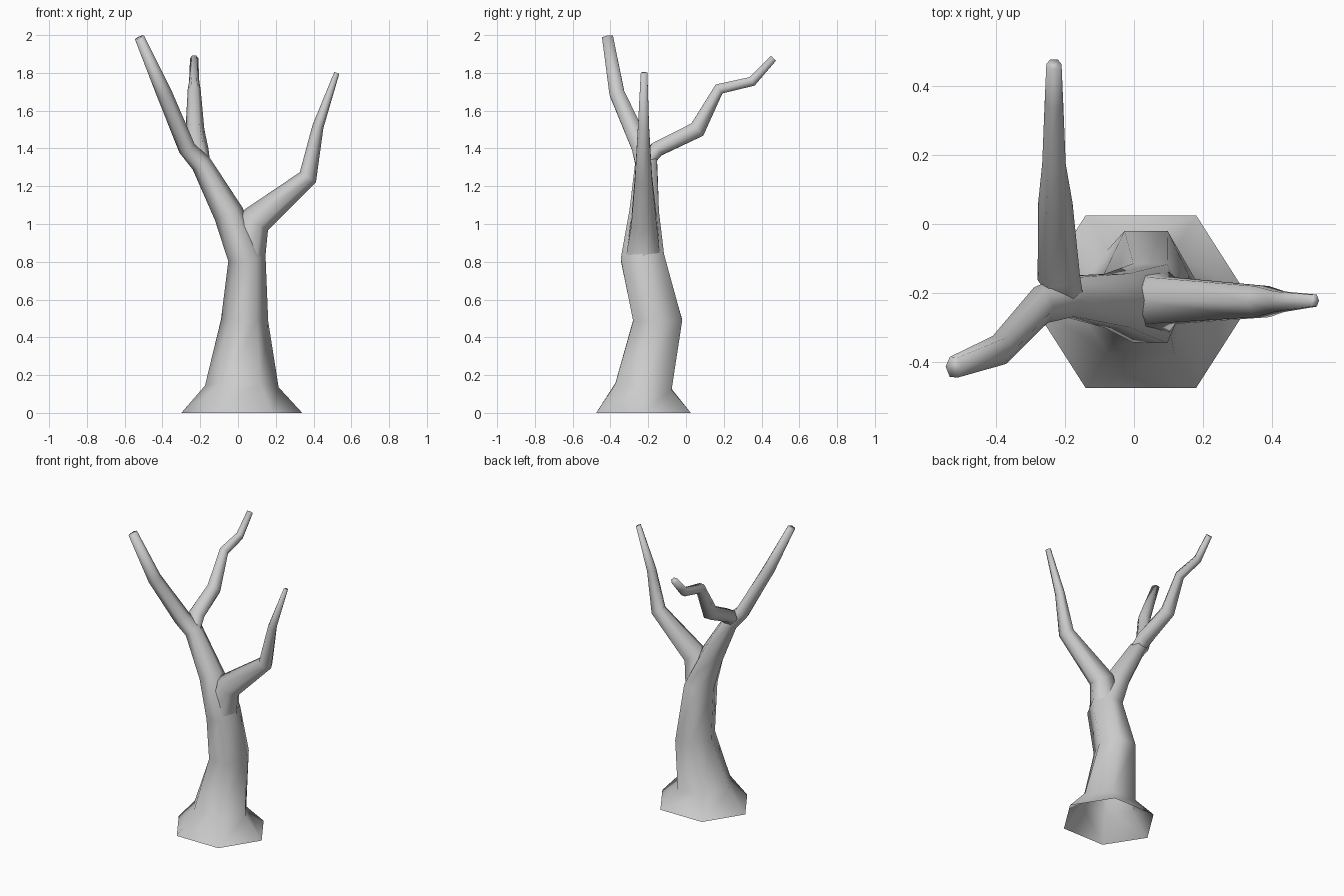
import bpy
import math
from mathutils import Vector

cube = bpy.data.objects.get("Cube")
if cube:
    bpy.data.objects.remove(cube, do_unlink=True)

# One plain grey for the whole tree
bark = bpy.data.materials.new("grey_bark")
bark.use_nodes = True
colour = (0.6, 0.6, 0.6, 1)
bark.diffuse_color = colour
bark.node_tree.nodes["Principled BSDF"].inputs["Base Color"].default_value = colour

SIDES = 6


def limb(name, rings):
    """Six-sided tube through rings of (x, y, z, radius across, radius deep)."""
    centres = [Vector(r[:3]) for r in rings]
    steps = [(b - a).normalized() for a, b in zip(centres, centres[1:])]
    verts, faces = [], []
    for i, (c, r) in enumerate(zip(centres, rings)):
        # Each ring sits square to the mean of the two segments it joins
        t = (steps[max(i - 1, 0)] + steps[min(i, len(steps) - 1)]).normalized()
        u = Vector((1, 0, 0))
        u = (u - t * u.dot(t)).normalized()
        v = t.cross(u)
        for k in range(SIDES):
            a = math.tau * k / SIDES
            verts.append(c + u * r[3] * math.cos(a) + v * r[4] * math.sin(a))
    for i in range(len(steps)):
        for k in range(SIDES):
            a, b = i * SIDES + k, i * SIDES + (k + 1) % SIDES
            faces.append((a, b, b + SIDES, a + SIDES))
    # Close the tip; the lower end stays open
    faces.append(range(len(verts) - SIDES, len(verts)))

    mesh = bpy.data.meshes.new(name)
    mesh.from_pydata(verts, [], faces)
    mesh.materials.append(bark)
    mesh.shade_smooth()
    obj = bpy.data.objects.new(name, mesh)
    bpy.context.collection.objects.link(obj)
    return obj


# Flared trunk running on into the tall front branch
limb("trunk_and_front_branch", [
    (0.02, -0.225, 0.0, 0.32, 0.289),
    (0.02, -0.225, 0.14, 0.195, 0.173),
    (0.035, -0.15, 0.49, 0.125, 0.15),
    (0.047, -0.23, 0.82, 0.1, 0.133),
    (-0.05, -0.222, 1.055, 0.08, 0.09),
    (-0.195, -0.21, 1.32, 0.055, 0.066),
    (-0.27, -0.235, 1.4, 0.047, 0.058),
    (-0.39, -0.365, 1.69, 0.042, 0.046),
    (-0.522, -0.415, 1.988, 0.026, 0.034),
])

# Left branch, leaving the trunk at the main fork
limb("left_branch", [
    (0.05, -0.228, 0.8, 0.092, 0.11),
    (0.08, -0.222, 1.01, 0.09, 0.078),
    (0.37, -0.225, 1.248, 0.05, 0.052),
    (0.423, -0.225, 1.515, 0.03, 0.034),
    (0.523, -0.222, 1.8, 0.014, 0.02),
])

# Crooked back branch, leaving the upper fork
limb("back_branch", [
    (-0.19, -0.22, 1.31, 0.045, 0.04),
    (-0.218, -0.155, 1.395, 0.062, 0.046),
    (-0.228, 0.06, 1.5, 0.05, 0.052),
    (-0.232, 0.175, 1.715, 0.034, 0.034),
    (-0.232, 0.35, 1.755, 0.027, 0.03),
    (-0.232, 0.463, 1.878, 0.022, 0.022),
])
